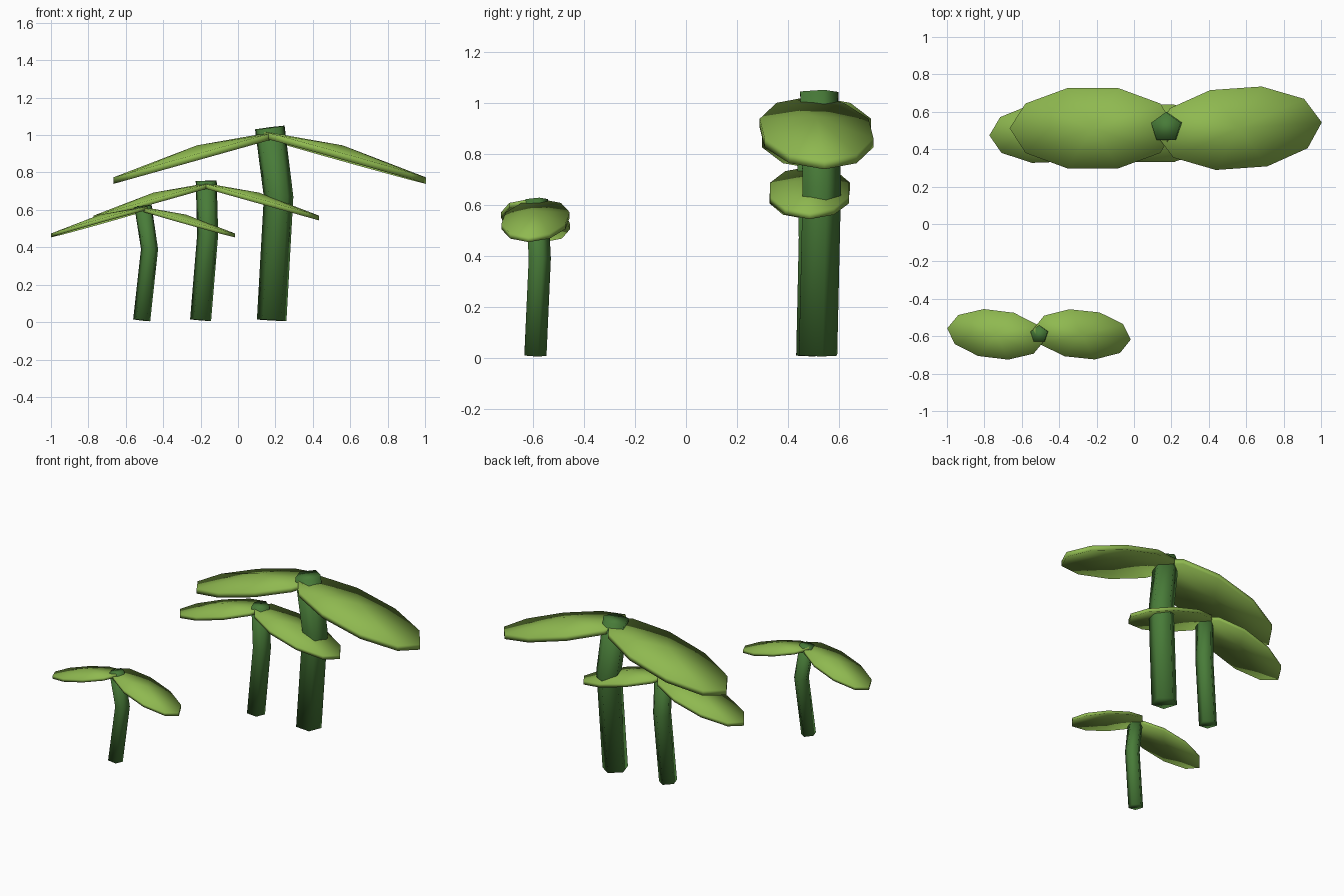
import bpy
import bmesh
from math import cos, sin, tau, radians
from mathutils import Vector

cube = bpy.data.objects.get("Cube")
if cube:
    bpy.data.objects.remove(cube, do_unlink=True)


def make_material(name, color):
    mat = bpy.data.materials.new(name)
    mat.use_nodes = True
    mat.diffuse_color = color
    bsdf = next(n for n in mat.node_tree.nodes if n.type == 'BSDF_PRINCIPLED')
    bsdf.inputs["Base Color"].default_value = color
    bsdf.inputs["Roughness"].default_value = 0.8
    return mat


LEAF = make_material("leaf green", (0.275, 0.485, 0.08, 1))
STEM = make_material("stem green", (0.065, 0.2, 0.04, 1))


def finish(bm, name, mat):
    bmesh.ops.recalc_face_normals(bm, faces=bm.faces)
    for face in bm.faces:
        face.smooth = True
    mesh = bpy.data.meshes.new(name)
    bm.to_mesh(mesh)
    bm.free()
    mesh.materials.append(mat)
    obj = bpy.data.objects.new(name, mesh)
    bpy.context.collection.objects.link(obj)


def stem(name, path, radius):
    """Five-sided bent stalk; each ring is square to the path."""
    bm = bmesh.new()
    pts = [Vector(p) for p in path]
    rings = []
    for i, p in enumerate(pts):
        along = pts[min(i + 1, len(pts) - 1)] - pts[max(i - 1, 0)]
        ring = []
        for k in range(5):
            a = tau * (k / 5 + 0.25)
            dx, dy = radius * cos(a), radius * sin(a)
            dz = -(dx * along.x + dy * along.y) / along.z
            ring.append(bm.verts.new(p + Vector((dx, dy, dz))))
        rings.append(ring)
    for low, high in zip(rings, rings[1:]):
        for k in range(5):
            n = (k + 1) % 5
            bm.faces.new((low[k], low[n], high[n], high[k]))
    bm.faces.new(rings[0])
    bm.faces.new(rings[-1])
    finish(bm, name, STEM)


def leaf(name, crown, side, scale, turn):
    """Drooping ten-sided shallow dome with a hollow underside."""
    bm = bmesh.new()
    half_len, half_wid, droop = 0.445 * scale, 0.225 * scale, 0.28
    reach, thick = 0.39 * scale, 0.035 * scale
    c, s = cos(radians(turn)), sin(radians(turn))
    centre = Vector(crown) + Vector((side * reach, 0, -droop * reach))
    layers = []
    for drop in (0, thick):
        rim = []
        for k in range(10):
            u, v = half_len * cos(tau * k / 10), half_wid * sin(tau * k / 10)
            offset = Vector((side * u * c - v * s, side * u * s + v * c,
                             -droop * u - drop))
            rim.append(bm.verts.new(centre + offset))
        tip = bm.verts.new(centre + Vector((0, 0, 0.046 * scale - drop)))
        layers.append((rim, tip))
    (top, peak), (under, hollow) = layers
    for k in range(10):
        n = (k + 1) % 10
        bm.faces.new((top[k], top[n], peak))
        bm.faces.new((under[n], under[k], hollow))
        bm.faces.new((top[n], top[k], under[k], under[n]))
    finish(bm, name, LEAF)


# name, stem path, stem radius, leaf crown, leaf scale, turn of left / right leaf
PLANTS = [
    ("large", [(0.18, 0.51, 0.01), (0.217, 0.525, 0.67), (0.17, 0.515, 1.04)],
     0.083, (0.17, 0.512, 1.008), 1.0, 4, 0),
    ("medium", [(-0.2, 0.48, 0.01), (-0.162, 0.49, 0.47), (-0.17, 0.485, 0.755)],
     0.059, (-0.17, 0.485, 0.738), 0.723, 0, 2),
    ("small", [(-0.515, -0.595, 0.01), (-0.473, -0.578, 0.39), (-0.508, -0.59, 0.62)],
     0.048, (-0.508, -0.59, 0.612), 0.59, -6, -7),
]

for size, path, radius, crown, scale, turn_left, turn_right in PLANTS:
    stem(size + "_stem", path, radius)
    leaf(size + "_left_leaf", crown, 1, scale, turn_left)
    leaf(size + "_right_leaf", crown, -1, scale, turn_right)
